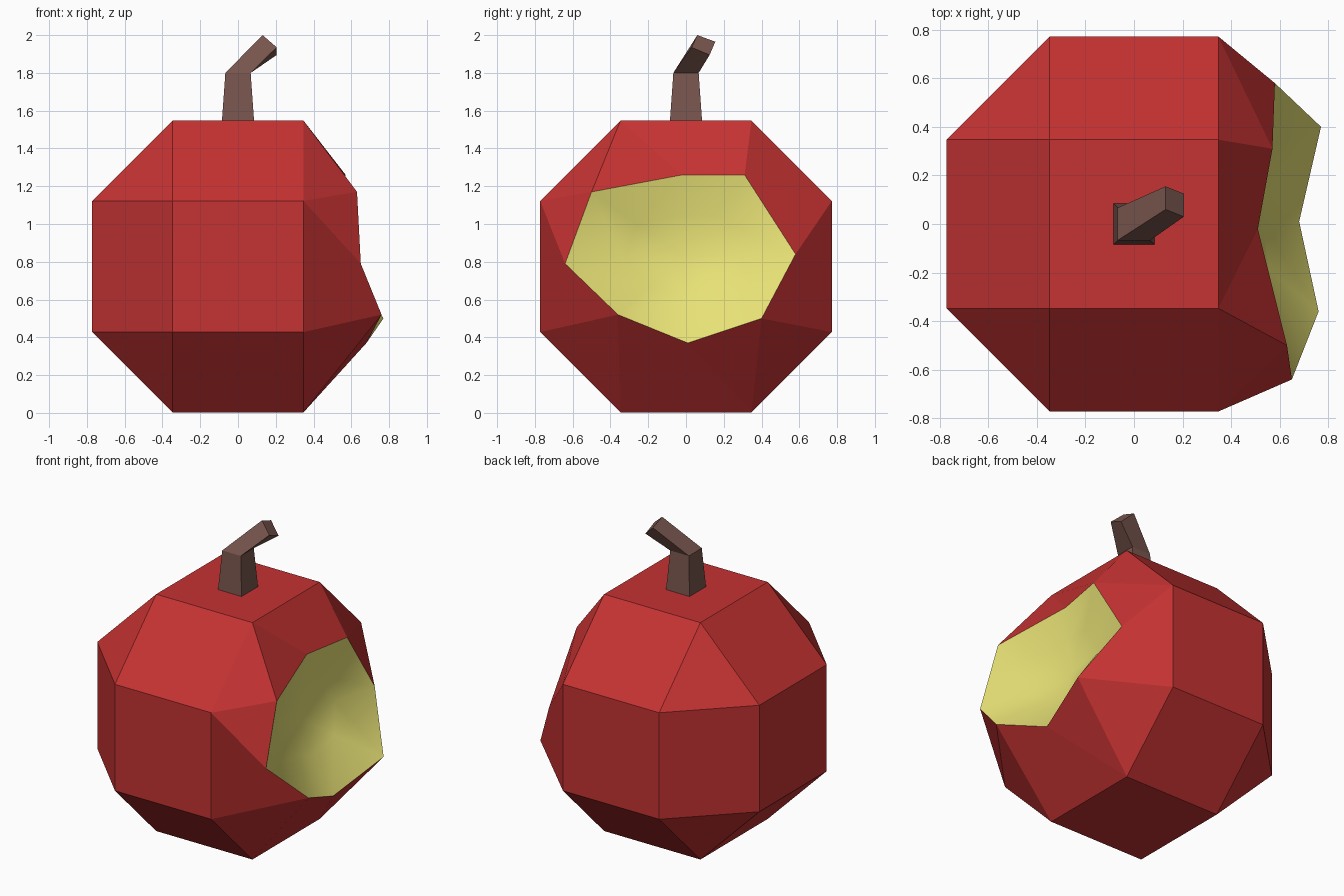
import bpy, bmesh
from mathutils import Vector

if "Cube" in bpy.data.objects:
    bpy.data.objects.remove(bpy.data.objects["Cube"])


def material(name, rgb):
    m = bpy.data.materials.new(name)
    m.diffuse_color = (*rgb, 1)
    m.use_nodes = True
    m.node_tree.nodes["Principled BSDF"].inputs["Base Color"].default_value = m.diffuse_color
    return m


def finish(bm, name, mat, smooth=False):
    for f in bm.faces:
        f.smooth = smooth
    me = bpy.data.meshes.new(name)
    bm.to_mesh(me)
    bm.free()
    me.materials.append(mat)
    ob = bpy.data.objects.new(name, me)
    bpy.context.collection.objects.link(ob)
    return ob


red = material("red skin", (0.56, 0.032, 0.032))
yellow = material("yellow flesh", (0.87, 0.82, 0.195))
brown = material("brown stem", (0.19, 0.092, 0.075))

S, L, CZ = 0.347, 0.772, 0.775   # small / large half sizes, body centre height

# Rim of the bite, running round the right side from the upper front corner
rim = [(0.63, -0.50, 1.17), (0.51, -0.02, 1.26), (0.57, 0.31, 1.26), (0.58, 0.58, 0.84),
       (0.77, 0.40, 0.50), (0.68, 0.01, 0.37), (0.76, -0.36, 0.52), (0.65, -0.64, 0.79)]

# Skin: faceted ball with square faces and corner triangles
bm = bmesh.new()
signs = (-1, 1)
for a in signs:
    for b in signs:
        for c in signs:
            for x, y, z in ((L, S, S), (S, L, S), (S, S, L)):
                bm.verts.new((a * x, b * y, CZ + c * z))
bmesh.ops.convex_hull(bm, input=bm.verts[:])
bmesh.ops.dissolve_limit(bm, angle_limit=0.05, verts=bm.verts[:], edges=bm.edges[:])

# Open the right side and join it to the bite rim
bmesh.ops.delete(bm, geom=[v for v in bm.verts if v.co.x > 0.6], context='VERTS')


def near(y, z):
    p = Vector((S, y, CZ + z))
    return min(bm.verts, key=lambda v: (v.co - p).length)


o = [near(*p) for p in ((-L, S), (-S, L), (S, L), (L, S), (L, -S), (S, -L), (-S, -L), (-L, -S))]
r = [bm.verts.new(p) for p in rim]
for face in ((o[0], o[1], r[0]), (o[2], o[3], r[2]), (o[4], o[5], r[4]), (o[6], o[7], r[6]),
             (o[1], r[1], r[0]), (o[1], o[2], r[2], r[1]),
             (o[3], r[3], r[2]), (o[3], o[4], r[4], r[3]),
             (o[5], r[5], r[4]), (o[5], o[6], r[6], r[5]),
             (o[0], r[0], r[7]), (o[7], o[0], r[7], r[6])):
    bm.faces.new(face)
bmesh.ops.recalc_face_normals(bm, faces=bm.faces[:])
finish(bm, "fruit_skin", red)

# Bite: shallow smooth bowl inside the rim
bm = bmesh.new()
mid = Vector((0.47, -0.02, 0.83))
outer = [bm.verts.new(p) for p in rim]
inner = []
for p in rim:
    q = Vector(p).lerp(mid, 0.5)
    q.x = p[0] + (mid.x - p[0]) * 0.7
    inner.append(bm.verts.new(q))
centre = bm.verts.new(mid)
for i in range(8):
    j = (i + 1) % 8
    bm.faces.new((outer[j], outer[i], inner[i], inner[j]))
    bm.faces.new((inner[j], inner[i], centre))
bm.normal_update()
if sum(f.normal.x for f in bm.faces) < 0:
    bmesh.ops.reverse_faces(bm, faces=bm.faces[:])
finish(bm, "bitten_flesh", yellow, smooth=True)

# Stem: square section that tapers, then bends to the back right
bm = bmesh.new()


def square(h, z):
    return [(-h, -h, z), (-h, h, z), (h, h, z), (h, -h, z)]


tip = [(0.13, 0.06, 2.0), (0.13, 0.155, 1.965), (0.205, 0.125, 1.895), (0.205, 0.03, 1.935)]
rings = [[bm.verts.new(p) for p in ring] for ring in (square(0.085, 1.545), square(0.067, 1.8), tip)]
for lo, hi in zip(rings, rings[1:]):
    for i in range(4):
        j = (i + 1) % 4
        bm.faces.new((lo[i], lo[j], hi[j], hi[i]))
bm.faces.new(rings[0])
bm.faces.new(rings[-1])
bmesh.ops.recalc_face_normals(bm, faces=bm.faces[:])
finish(bm, "stem", brown)
